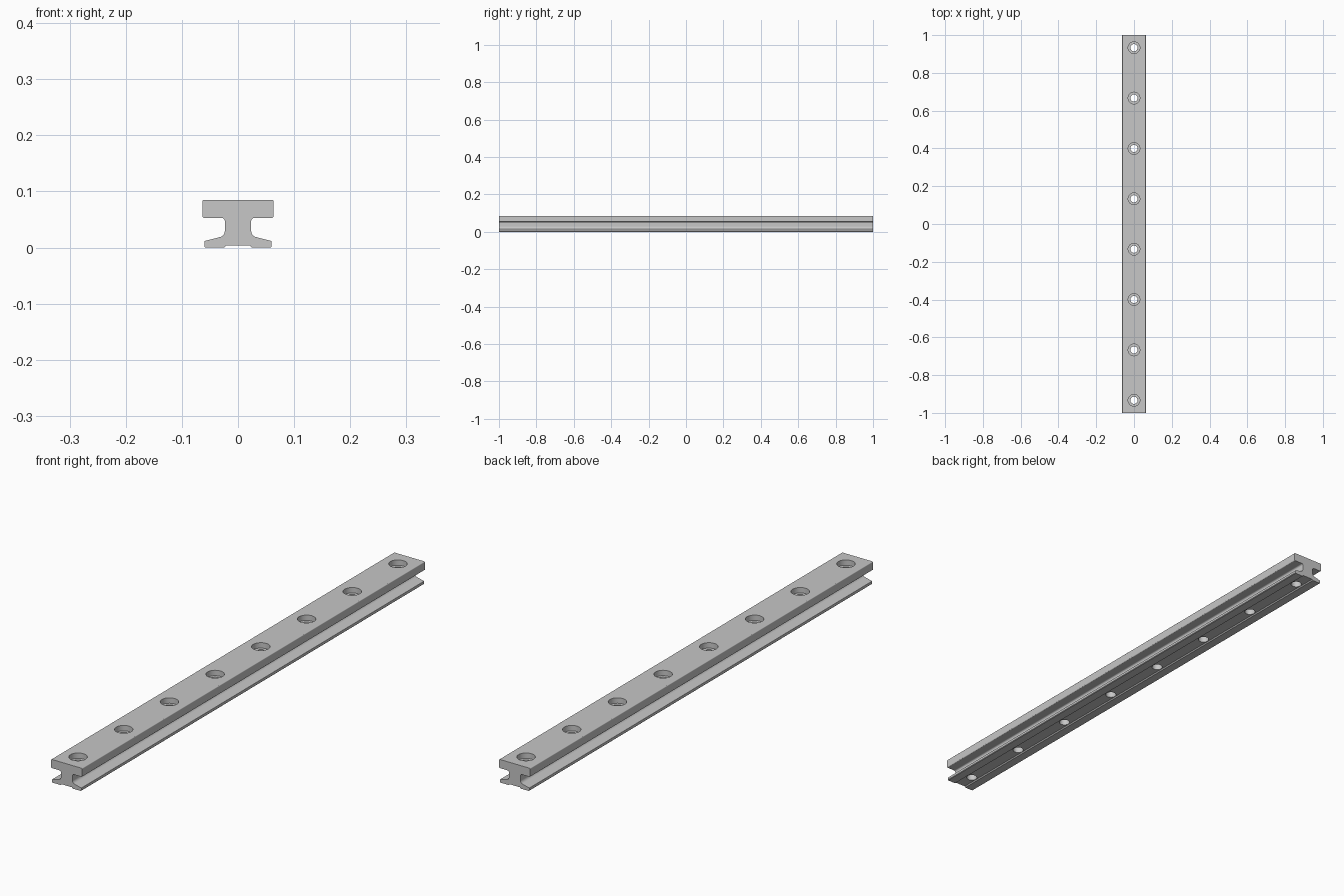
import bpy, bmesh, math
from mathutils import Vector

cube = bpy.data.objects.get("Cube")
if cube:
    bpy.data.objects.remove(cube, do_unlink=True)

LENGTH = 2.0
HEIGHT = 0.085
HOLES = 8
PITCH = LENGTH / 7.5

steel = bpy.data.materials.new("steel grey")
steel.use_nodes = True
colour = (0.57, 0.57, 0.57, 1)
steel.diffuse_color = colour
steel.node_tree.nodes["Principled BSDF"].inputs["Base Color"].default_value = colour


def fillet(prev, corner, nxt, radius, steps=5):
    """Arc points that round one corner of an outline."""
    if radius == 0:
        return [corner]
    a, b = (prev - corner).normalized(), (nxt - corner).normalized()
    half = a.angle(b) / 2
    centre = corner + (a + b).normalized() * radius / math.sin(half)
    reach = radius / math.tan(half)
    start, end = corner + a * reach - centre, corner + b * reach - centre
    return [centre + start.lerp(end, i / steps).normalized() * radius
            for i in range(steps + 1)]


def make_object(name, bm):
    bmesh.ops.recalc_face_normals(bm, faces=bm.faces)
    mesh = bpy.data.meshes.new(name)
    bm.to_mesh(mesh)
    bm.free()
    mesh.materials.append(steel)
    obj = bpy.data.objects.new(name, mesh)
    bpy.context.collection.objects.link(obj)
    return obj


# Rail section, right half from bottom to top: x, z, corner radius
half_section = [
    (0.021, 0.004, 0), (0.025, 0, 0), (0.058, 0, 0), (0.06, 0.002, 0),
    (0.06, 0.0115, 0.002), (0.0235, 0.021, 0.011),
    (0.0235, 0.053, 0.006), (0.0633, 0.053, 0.003), (0.0633, HEIGHT, 0.003),
]
section = half_section + [(-x, z, r) for x, z, r in reversed(half_section)]
corners = [Vector((x, z)) for x, z, r in section]
outline = []
for i, (x, z, r) in enumerate(section):
    outline += fillet(corners[i - 1], corners[i], corners[(i + 1) % len(corners)], r)

# Extrude the section along the length
bm = bmesh.new()
end_face = bm.faces.new([bm.verts.new((p.x, -LENGTH / 2, p.y)) for p in outline])
extruded = bmesh.ops.extrude_face_region(bm, geom=[end_face], use_keep_orig=True)
moved = [v for v in extruded["geom"] if isinstance(v, bmesh.types.BMVert)]
bmesh.ops.translate(bm, verts=moved, vec=(0, LENGTH, 0))
rail = make_object("rail", bm)

# Stepped counterbore cutters, one per bolt hole
hole_profile = [(0.019, -0.02), (0.019, HEIGHT - 0.02),
                (0.031, HEIGHT - 0.02), (0.031, HEIGHT + 0.02)]
SIDES = 40
bm = bmesh.new()
for n in range(HOLES):
    y = (n - (HOLES - 1) / 2) * PITCH
    rings = [[bm.verts.new((r * math.cos(math.tau * k / SIDES),
                            y + r * math.sin(math.tau * k / SIDES), z))
              for k in range(SIDES)] for r, z in hole_profile]
    for low, high in zip(rings, rings[1:]):
        for k in range(SIDES):
            j = (k + 1) % SIDES
            bm.faces.new((low[k], low[j], high[j], high[k]))
    bm.faces.new(rings[0])
    bm.faces.new(rings[-1])
cutter = make_object("hole_cutter", bm)
cutter.hide_render = True

# Cut the holes, then shade with crisp edges and true flat faces
bpy.context.view_layer.objects.active = rail
for obj in bpy.context.selected_objects:
    obj.select_set(False)
rail.select_set(True)
cut = rail.modifiers.new("bolt_holes", "BOOLEAN")
cut.operation = "DIFFERENCE"
cut.solver = "EXACT"
cut.object = cutter
bpy.ops.object.modifier_apply(modifier=cut.name)
bpy.data.objects.remove(cutter, do_unlink=True)

bpy.ops.object.shade_smooth_by_angle(angle=math.radians(30))
weighted = rail.modifiers.new("flat_face_normals", "WEIGHTED_NORMAL")
weighted.keep_sharp = True
weighted.weight = 100
